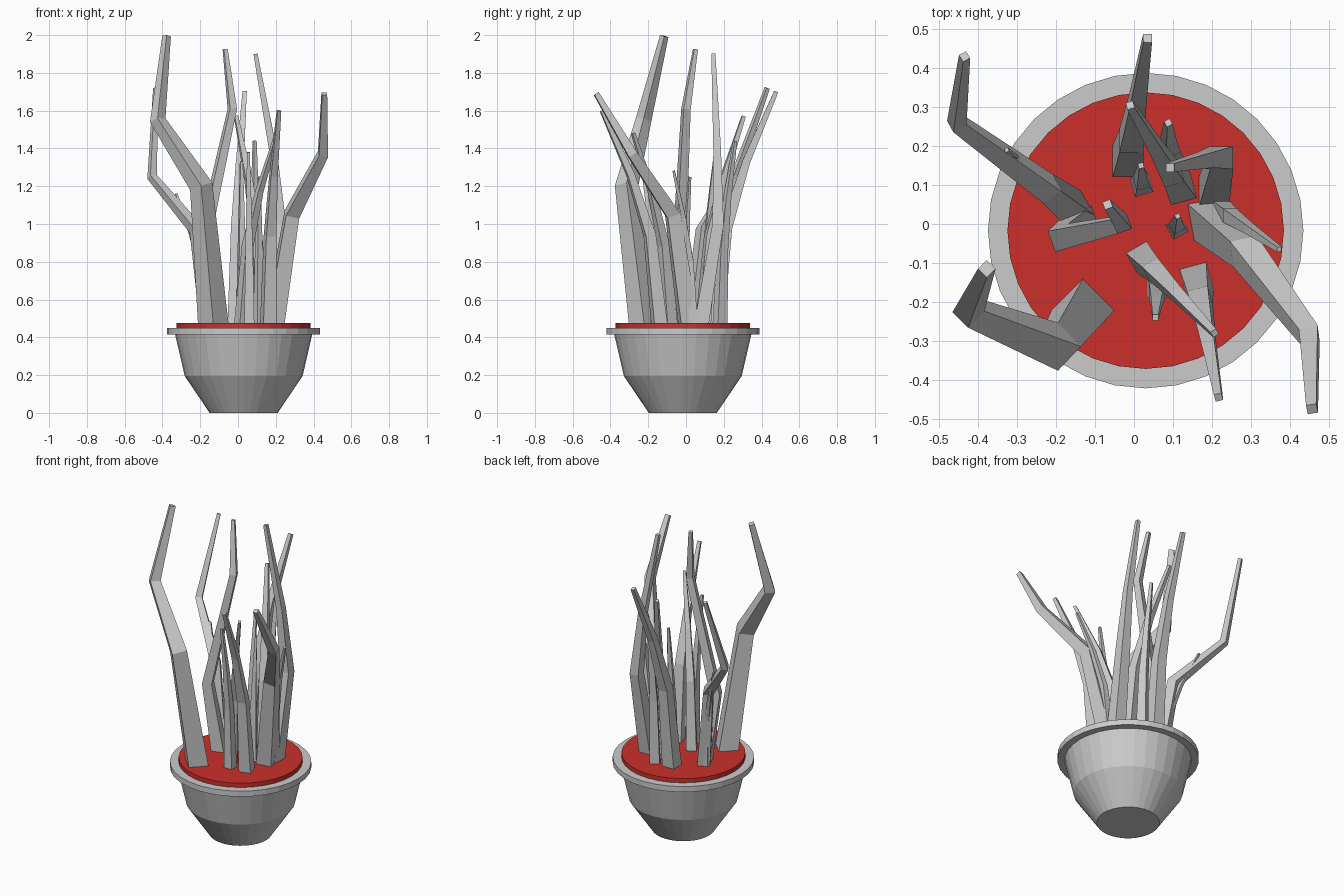
import bpy, bmesh, math
from mathutils import Vector

if "Cube" in bpy.data.objects:
    bpy.data.objects.remove(bpy.data.objects["Cube"])

CENTRE = Vector((0.03, -0.017, 0))   # pot axis
SOIL_Z = 0.46
UP = Vector((0, 0, 1))


def polygon(bm, centre, radius, sides, turn=0.0, q=None):
    """Ring of vertices around a centre, optionally tilted."""
    ring = []
    for i in range(sides):
        a = turn + 2 * math.pi * i / sides
        v = Vector((radius * math.cos(a), radius * math.sin(a), 0))
        ring.append(bm.verts.new(centre + (q @ v if q else v)))
    return ring


def skin(bm, rings, name, mat=None):
    """Bridge the rings, cap both ends and make the object."""
    n = len(rings[0])
    for a, b in zip(rings, rings[1:]):
        for i in range(n):
            j = (i + 1) % n
            bm.faces.new((a[i], a[j], b[j], b[i]))
    bm.faces.new(rings[0][::-1])
    bm.faces.new(rings[-1])
    bmesh.ops.recalc_face_normals(bm, faces=bm.faces)
    me = bpy.data.meshes.new(name)
    bm.to_mesh(me)
    bm.free()
    if mat:
        me.materials.append(mat)
    bpy.context.collection.objects.link(bpy.data.objects.new(name, me))


def lathe(name, profile, mat=None):
    bm = bmesh.new()
    skin(bm, [polygon(bm, CENTRE + UP * z, r, 32) for r, z in profile], name, mat)


def stem(name, pts, width, turn):
    """Square stem tapering from width along a bent path."""
    bm = bmesh.new()
    rings = []
    for k, p in enumerate(pts):
        t = UP
        if k:
            t = (p - pts[k - 1]).normalized()
            if k < len(pts) - 1:
                t = t + (pts[k + 1] - p).normalized()
        w = width * (1 - 0.24 * k)
        rings.append(polygon(bm, p, w / math.sqrt(2), 4, math.radians(45 + turn),
                             UP.rotation_difference(t)))
    skin(bm, rings, name)


# Pot with flat rim
lathe("pot", [(0.18, 0), (0.312, 0.195), (0.363, 0.415), (0.405, 0.415),
              (0.405, 0.45), (0.355, 0.45)])

# Red soil disc
red = bpy.data.materials.new("red")
red.diffuse_color = (0.6, 0.03, 0.025, 1)
red.use_nodes = True
red.node_tree.nodes["Principled BSDF"].inputs["Base Color"].default_value = red.diffuse_color
lathe("soil", [(0.355, 0.445), (0.355, 0.477)], red)

# Large stems with sharp elbows: base, two elbows, tip
large = {
    "left_front": (0.115, 45, (-0.13, -0.22), (-0.195, -0.315, 1.2), (-0.425, -0.225, 1.55), (-0.378, -0.115, 1.995)),
    "left_back": (0.075, 30, (-0.15, 0.035), (-0.22, 0.09, 0.97), (-0.455, 0.26, 1.25), (-0.435, 0.43, 1.72)),
    "left_inner": (0.075, 20, (-0.13, 0), (-0.185, -0.035, 0.9), (-0.03, 0, 1.61), (-0.068, 0.05, 1.925)),
    "right_front": (0.095, 10, (0.19, 0.015), (0.285, -0.07, 1.05), (0.45, -0.285, 1.37), (0.457, -0.475, 1.69)),
    "right_inner": (0.078, 0, (0.205, 0.08), (0.225, 0.17, 1.0), (0.185, 0.165, 1.39), (0.093, 0.145, 1.9)),
}
for name, (width, turn, base, *rest) in large.items():
    stem(name + "_stem", [Vector((*base, SOIL_Z))] + [Vector(p) for p in rest], width, turn)

# Smaller stems arc outwards by one rule: base x, y and tip x, y, z
small = [
    (0.16, -0.14, 0.217, -0.445, 1.6),
    (0.02, -0.085, 0.207, -0.28, 1.48),
    (0.06, -0.16, 0.055, -0.24, 1.38),
    (0.12, 0.09, -0.01, 0.305, 1.57),
    (0.09, 0.18, 0.088, 0.26, 1.44),
    (-0.015, 0.16, 0.035, 0.477, 1.7),
    (0.02, 0.1, 0.018, 0.15, 1.33),
    (0.11, -0.01, 0.112, 0.02, 1.25),
    (0.22, 0.04, 0.373, -0.065, 1.28),
    (-0.17, 0.05, -0.327, 0.19, 1.16),
]
for n, (bx, by, *tip) in enumerate(small, 1):
    base, tip = Vector((bx, by, SOIL_Z)), Vector(tip)
    path = []
    for out, rise in ((0, 0), (0.17, 0.42), (0.5, 0.7), (1, 1)):
        p = base.lerp(tip, out)
        p.z = SOIL_Z + (tip.z - SOIL_Z) * rise
        path.append(p)
    stem(f"small_stem_{n:02d}", path, 0.028 * tip.z ** 2, 15 * (n % 3))
